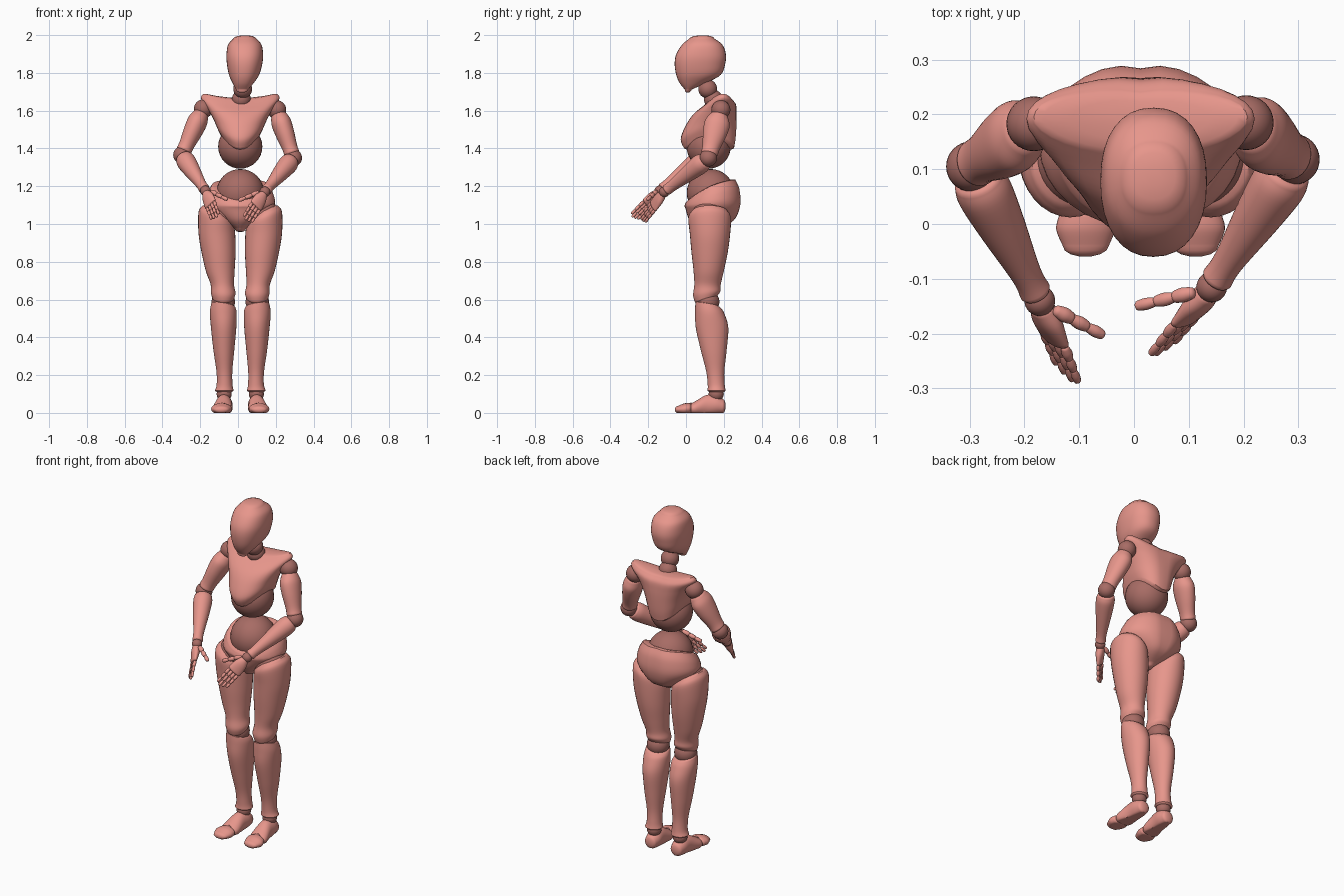
import bpy, bmesh, math
from mathutils import Vector

default_cube = bpy.data.objects.get("Cube")
if default_cube:
    bpy.data.objects.remove(default_cube)

X, Y, Z = Vector((1, 0, 0)), Vector((0, 1, 0)), Vector((0, 0, 1))
MID = 0.012          # x of the body's middle line
SIDES = 32


def flat_material(name, colour):
    mat = bpy.data.materials.new(name)
    mat.use_nodes = True
    mat.diffuse_color = colour
    mat.node_tree.nodes["Principled BSDF"].inputs["Base Color"].default_value = colour
    return mat


skin = flat_material("salmon_skin", (0.8, 0.305, 0.26, 1))
joint = flat_material("dark_joint", (0.39, 0.15, 0.13, 1))


def finish(name, bm, material):
    bmesh.ops.recalc_face_normals(bm, faces=bm.faces)
    mesh = bpy.data.meshes.new(name)
    bm.to_mesh(mesh)
    bm.free()
    mesh.materials.append(material)
    mesh.shade_smooth()
    mesh.set_sharp_from_angle(angle=math.radians(45))
    obj = bpy.data.objects.new(name, mesh)
    bpy.context.scene.collection.objects.link(obj)


def ball(name, centre, radius):
    bm = bmesh.new()
    bmesh.ops.create_uvsphere(bm, u_segments=SIDES, v_segments=SIDES // 2, radius=radius)
    bmesh.ops.translate(bm, verts=bm.verts, vec=Vector(centre))
    finish(name, bm, joint)


def smooth_rows(rows, steps):
    """Catmull-Rom interpolation through the section rows."""
    rows = [tuple(r) + (0,) * (8 - len(r)) for r in rows]
    out = []
    for i in range(len(rows) - 1):
        p0, p1 = rows[max(i - 1, 0)], rows[i]
        p2, p3 = rows[i + 1], rows[min(i + 2, len(rows) - 1)]
        for k in range(steps):
            t = k / steps
            out.append([b + t * (c - a) / 2 + t * t * (a - 2.5 * b + 2 * c - d / 2)
                        + t ** 3 * (1.5 * (b - c) + (d - a) / 2)
                        for a, b, c, d in zip(p0, p1, p2, p3)])
    return out + [rows[-1]]


def loft(name, rows, u=X, v=Y, cap=0.02, steps=5, sides=SIDES, ground=False, groove=0, power=1):
    """Skin oval sections: x, y, z, half width, half depth, side tilt, back tilt, side lift."""
    rows = smooth_rows(rows, steps)
    axis = (Vector(rows[-1][:3]) - Vector(rows[0][:3])).normalized()
    domes = [math.radians(a) for a in (75, 50, 25)]
    sections = [(rows[0], math.cos(a), -cap * math.sin(a)) for a in domes]
    sections += [(r, 1, 0) for r in rows]
    sections += [(rows[-1], math.cos(a), cap * math.sin(a)) for a in reversed(domes)]
    bm = bmesh.new()
    rings = []
    for (x, y, z, w, d, tx, ty, lift), scale, shift in sections:
        ring = []
        for i in range(sides):
            a = math.tau * i / sides
            c, s = [math.copysign(abs(f) ** power, f) * scale for f in (math.cos(a), math.sin(a))]
            dent = groove * math.exp(-(c * w / 0.03) ** 2) if s > 0 else 0
            p = Vector((x, y, z)) + u * w * c + v * (d - dent) * s
            p += axis * (shift + tx * c + ty * s + lift * c * c)
            if ground:
                p.z = max(p.z, 0)
            ring.append(bm.verts.new(p))
        rings.append(ring)
    for r1, r2 in zip(rings, rings[1:]):
        for i in range(sides):
            j = (i + 1) % sides
            bm.faces.new((r1[i], r1[j], r2[j], r2[i]))
    for ring in (rings[0], rings[-1]):
        bm.faces.new(ring)
    finish(name, bm, skin)


def limb(name, start, end, profile, side, cap=0.02, steps=5, sides=SIDES):
    """Loft from start to end; profile rows are position, half width, half depth."""
    start, end = Vector(start), Vector(end)
    axis = (end - start).normalized()
    u = (side - axis * side.dot(axis)).normalized()
    rows = [(*start.lerp(end, t), w, d) for t, w, d in profile]
    loft(name, rows, u, axis.cross(u), cap, steps, sides)


# Head and neck
loft("head", [(0.022, 0.012, 1.712, 0.032, 0.018), (0.027, 0.035, 1.745, 0.055, 0.068),
              (0.032, 0.066, 1.79, 0.08, 0.118), (0.035, 0.074, 1.85, 0.094, 0.134),
              (0.036, 0.08, 1.90, 0.097, 0.131), (0.036, 0.086, 1.95, 0.088, 0.106),
              (0.036, 0.084, 1.982, 0.06, 0.066)], cap=0.018, power=0.88)
ball("upper_neck", (0.025, 0.115, 1.715), 0.05)
ball("lower_neck", (0.018, 0.145, 1.66), 0.05)

# Torso: raised shoulders, lower rim dropping to a point in front and behind
loft("chest", [(MID, 0.125, 1.4, 0.105, 0.135, 0, 0, 0.075), (MID, 0.12, 1.45, 0.12, 0.148, 0, 0, 0.055),
               (MID, 0.135, 1.52, 0.14, 0.137, 0, 0, 0.03), (MID, 0.155, 1.58, 0.172, 0.117, 0, 0, 0.03),
               (MID, 0.182, 1.63, 0.208, 0.085, 0, 0, 0.035), (MID, 0.187, 1.655, 0.195, 0.06, 0, 0, 0.035)],
     cap=0.012, groove=0.006)
ball("ribcage_ball", (MID, 0.12, 1.41), 0.117)
ball("waist_ball", (MID, 0.13, 1.165), 0.126)

# Pelvis: rim low in front, high behind and at the hips
loft("pelvis", [(MID, 0.12, 0.975, 0.03, 0.06), (MID, 0.14, 1.02, 0.1, 0.122),
                (MID, 0.145, 1.09, 0.178, 0.147, 0, 0.01), (MID, 0.14, 1.14, 0.178, 0.145, 0, 0.045, 0.01),
                (MID, 0.133, 1.175, 0.152, 0.13, 0, 0.06, 0.025)], cap=0.018, groove=0.01)

# Legs, mirrored about the middle line
for side, m in (("left", 1), ("right", -1)):
    def leg(part, rows, **options):
        mirrored = [(MID + m * r[0], *r[1:5], m * r[5] if len(r) > 5 else 0, *r[6:]) for r in rows]
        loft(f"{side}_{part}", mirrored, **options)

    ball(f"{side}_hip", (MID + m * 0.115, 0.125, 1.04), 0.094)
    leg("thigh", [(0.09, 0.108, 0.608, 0.058, 0.062, 0, 0.018), (0.09, 0.11, 0.635, 0.065, 0.072, 0, 0.01),
                  (0.095, 0.114, 0.68, 0.062, 0.07), (0.106, 0.12, 0.75, 0.076, 0.08),
                  (0.115, 0.125, 0.85, 0.09, 0.096), (0.124, 0.127, 0.95, 0.097, 0.107),
                  (0.129, 0.125, 1.03, 0.09, 0.113, 0.03), (0.129, 0.125, 1.062, 0.074, 0.098, 0.03)],
        cap=0.022)
    ball(f"{side}_knee", (MID + m * 0.09, 0.115, 0.588), 0.062)
    leg("shin", [(0.085, 0.162, 0.118, 0.05, 0.048), (0.083, 0.16, 0.15, 0.042, 0.045),
                 (0.084, 0.155, 0.22, 0.042, 0.048), (0.087, 0.147, 0.33, 0.055, 0.068),
                 (0.088, 0.138, 0.45, 0.067, 0.086), (0.09, 0.126, 0.53, 0.071, 0.077, 0, -0.005),
                 (0.09, 0.118, 0.568, 0.064, 0.067, 0.01, -0.015)], cap=0.012)
    ball(f"{side}_ankle", (MID + m * 0.085, 0.16, 0.1), 0.04)
    leg("foot", [(0.085, 0.195, 0.035, 0.036, 0.038), (0.085, 0.16, 0.042, 0.044, 0.05),
                 (0.088, 0.11, 0.04, 0.044, 0.055), (0.093, 0.055, 0.025, 0.052, 0.04),
                 (0.095, 0.035, 0.022, 0.05, 0.032)], v=Z, cap=0.015, ground=True)
    ball(f"{side}_toe_joint", (MID + m * 0.096, 0.026, 0.027), 0.027)
    leg("toes", [(0.097, 0.015, 0.022, 0.052, 0.03), (0.1, -0.01, 0.02, 0.054, 0.03),
                 (0.1, -0.04, 0.018, 0.042, 0.02)], v=Z, cap=0.02, ground=True)

# Arms and hands, posed from joint positions
upper_arm = [(0.14, 0.044, 0.05), (0.28, 0.053, 0.067), (0.5, 0.05, 0.063),
             (0.78, 0.041, 0.047), (0.9, 0.041, 0.045)]
forearm = [(0.1, 0.046, 0.046), (0.2, 0.051, 0.052), (0.45, 0.043, 0.044),
           (0.8, 0.028, 0.03), (0.93, 0.029, 0.03)]
palm = [(0.2, 0.024, 0.022), (0.5, 0.036, 0.022), (0.95, 0.04, 0.014)]
bone = [(0.1, 0.8, 0.8), (0.5, 1, 1), (0.9, 0.85, 0.85)]


def digit(name, start, end, radius, side):
    """Three rounded finger bones in a row."""
    start, end = Vector(start), Vector(end)
    for k in range(3):
        r = radius * (1 - 0.1 * k)
        limb(f"{name}_bone_{k + 1}", start.lerp(end, k / 3), start.lerp(end, (k + 1) / 3),
             [(t, w * r, d * r) for t, w, d in bone], side, r * 0.6, 3, 12)


poses = (("left", (0.205, 0.185, 1.605), (0.293, 0.118, 1.35), (0.142, -0.115, 1.17),
          (0.045, -0.235, 1.015), (0.005, -0.15, 1.125), (0.65, 0.3, -0.6)),
         ("right", (-0.183, 0.183, 1.61), (-0.297, 0.105, 1.365), (-0.172, -0.14, 1.175),
          (-0.118, -0.282, 1.03), (-0.057, -0.203, 1.13), (-0.65, 0.5, -0.55)))
for side, shoulder, elbow, wrist, tip, thumb, spread in poses:
    wrist, tip, spread = Vector(wrist), Vector(tip), Vector(spread).normalized()
    knuckles = wrist.lerp(tip, 0.5)
    ball(f"{side}_shoulder", shoulder, 0.05)
    limb(f"{side}_upper_arm", shoulder, elbow, upper_arm, X)
    ball(f"{side}_elbow", elbow, 0.046)
    limb(f"{side}_forearm", elbow, wrist, forearm, X, 0.012)
    ball(f"{side}_wrist", wrist, 0.028)
    limb(f"{side}_palm", wrist, knuckles, palm, spread, 0.01)
    for k, finger in enumerate(("index", "middle", "ring", "little")):
        across = spread * 0.019 * (k - 1.5)
        reach = tip + across - (tip - knuckles) * 0.1 * abs(k - 1.2)
        digit(f"{side}_{finger}_finger", knuckles + across, reach, 0.01, spread)
    digit(f"{side}_thumb", wrist.lerp(Vector(thumb), 0.2) - spread * 0.01, thumb, 0.014, spread)
